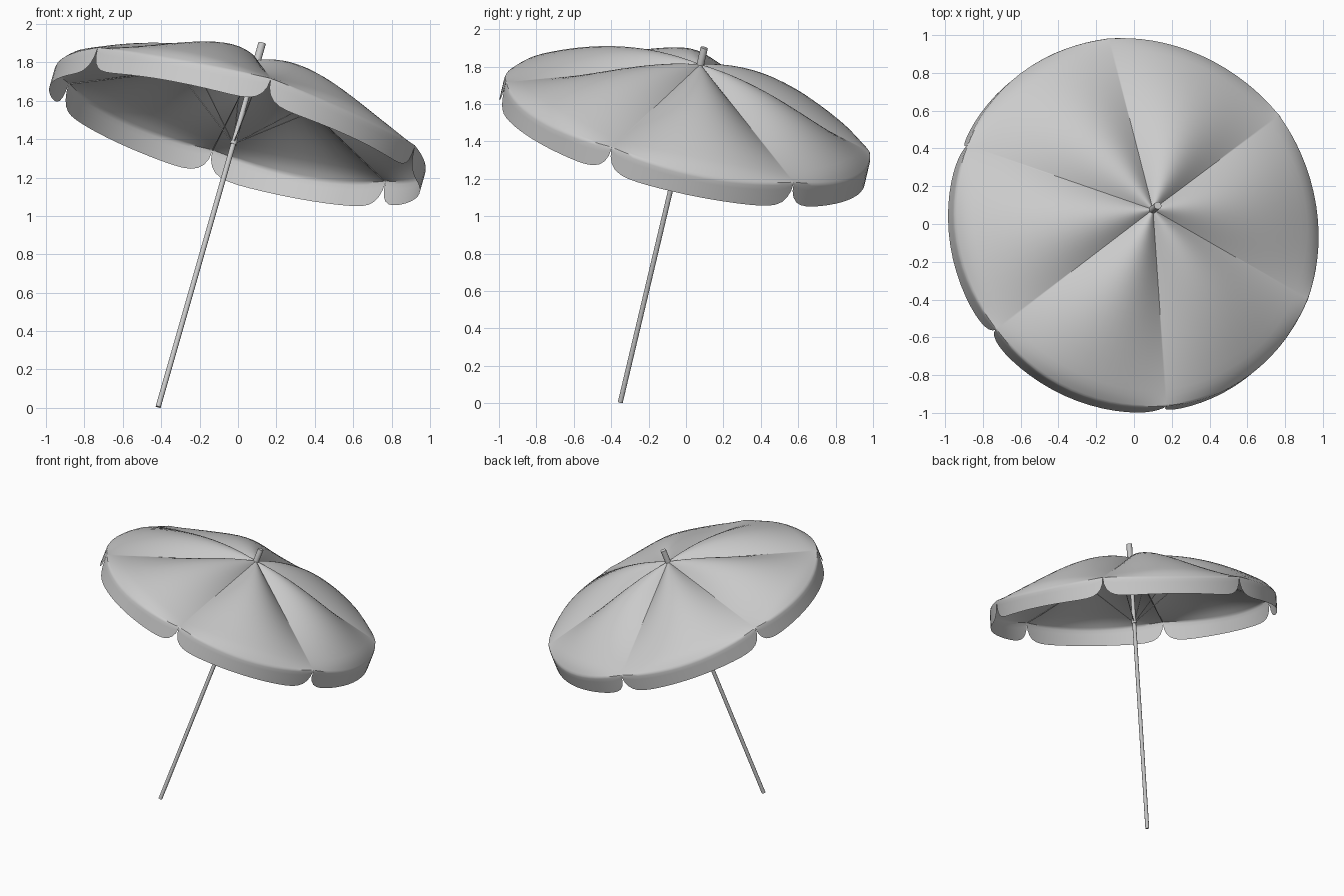
import bpy, bmesh, math
from mathutils import Vector, Matrix

cube = bpy.data.objects.get("Cube")
if cube:
    bpy.data.objects.remove(cube, do_unlink=True)

# Tilted frame: origin at the rim centre, local z along the pole, local x to a rib tip
CENTRE = Vector((0.02, 0.01, 1.53))
AXIS = Vector((0.268, 0.222, 0.9375)).normalized()
side = Vector((0.152, -0.977, 0.185))
side = (side - AXIS * side.dot(AXIS)).normalized()
FRAME = Matrix((side, AXIS.cross(side), AXIS)).transposed().to_4x4()
FRAME.translation = CENTRE

PANELS, STEPS = 6, 22
APEX, PUFF, DROP = 0.30, 0.085, 0.135
HUB = -0.155


def material(name, value):
    mat = bpy.data.materials.new(name)
    mat.use_nodes = True
    colour = (value, value, value, 1)
    mat.diffuse_color = colour
    mat.node_tree.nodes["Principled BSDF"].inputs["Base Color"].default_value = colour
    return mat


GREY = material("light grey", 0.6)


def finish(bm, name, angle=35):
    mesh = bpy.data.meshes.new(name)
    bm.to_mesh(mesh)
    bm.free()
    obj = bpy.data.objects.new(name, mesh)
    bpy.context.collection.objects.link(obj)
    mesh.materials.append(GREY)
    obj.matrix_world = FRAME
    bpy.ops.object.select_all(action='DESELECT')
    obj.select_set(True)
    bpy.context.view_layer.objects.active = obj
    bpy.ops.object.shade_smooth_by_angle(angle=math.radians(angle))
    return obj


def add_rod(bm, start, end, radius, sides):
    start, end = Vector(start), Vector(end)
    turn = (end - start).to_track_quat('Z', 'Y').to_matrix().to_4x4()
    bmesh.ops.create_cone(bm, cap_ends=True, segments=sides, radius1=radius, radius2=radius,
                          depth=(end - start).length,
                          matrix=Matrix.Translation((start + end) / 2) @ turn)


def polar(r, angle, z):
    return Vector((r * math.cos(angle), r * math.sin(angle), z))


def cloth_height(f, bulge):
    # Straight ribs, with the cloth puffed up between them and rolled over at the rim
    roll = max(0, (f - 0.93) / 0.07) ** 2
    return APEX * (1 - f) + bulge * (PUFF * 4 * f * (1 - f) - 0.025 * roll)


# Canopy: six puffed panels, each with a round-cornered hanging flap
bm = bmesh.new()
radii = [0.012] + [i / 16 for i in range(1, 15)] + [0.92, 0.95, 0.975, 0.992, 1]
flap = [0.1, 0.3, 0.6, 1]
for p in range(PANELS):
    columns = []
    for i in range(STEPS + 1):
        t = (1 - math.cos(math.pi * i / STEPS)) / 2
        angle = (p + t) * math.tau / PANELS
        bulge = math.sin(math.pi * t)
        drop = 0.008 + DROP * math.sqrt(max(0, 1 - abs(2 * t - 1) ** 10))
        column = [polar(f, angle, cloth_height(f, bulge)) for f in radii]
        edge = cloth_height(1, bulge)
        bottom = min(edge - 0.005, -drop)
        column += [polar(1.003, angle, edge + (bottom - edge) * k) for k in flap]
        columns.append([bm.verts.new(v) for v in column])
    for a, b in zip(columns, columns[1:]):
        for j in range(len(a) - 1):
            bm.faces.new((a[j], a[j + 1], b[j + 1], b[j]))
bmesh.ops.remove_doubles(bm, verts=bm.verts, dist=0.0001)
finish(bm, "canopy", 45)

# Pole, with its foot on the ground
bm = bmesh.new()
foot = -(CENTRE.z - 0.005) / AXIS.z
add_rod(bm, (0, 0, foot), (0, 0, APEX), 0.0135, 16)
finish(bm, "pole")

# Finial above the cloth
bm = bmesh.new()
add_rod(bm, (0, 0, APEX - 0.02), (0, 0, 0.395), 0.02, 16)
finish(bm, "finial")

# Hub that the struts hinge on
bm = bmesh.new()
add_rod(bm, (0, 0, HUB - 0.012), (0, 0, HUB + 0.012), 0.018, 16)
finish(bm, "strut_hub")

# Ribs under the seams and struts from the hub to the ribs
ribs, struts = bmesh.new(), bmesh.new()
for p in range(PANELS):
    angle = p * math.tau / PANELS
    add_rod(ribs, (0, 0, APEX - 0.006), polar(0.99, angle, -0.002), 0.003, 6)
    add_rod(struts, polar(0.012, angle, HUB),
            polar(0.42, angle, cloth_height(0.42, 0) - 0.006), 0.003, 6)
finish(ribs, "ribs")
finish(struts, "struts")
